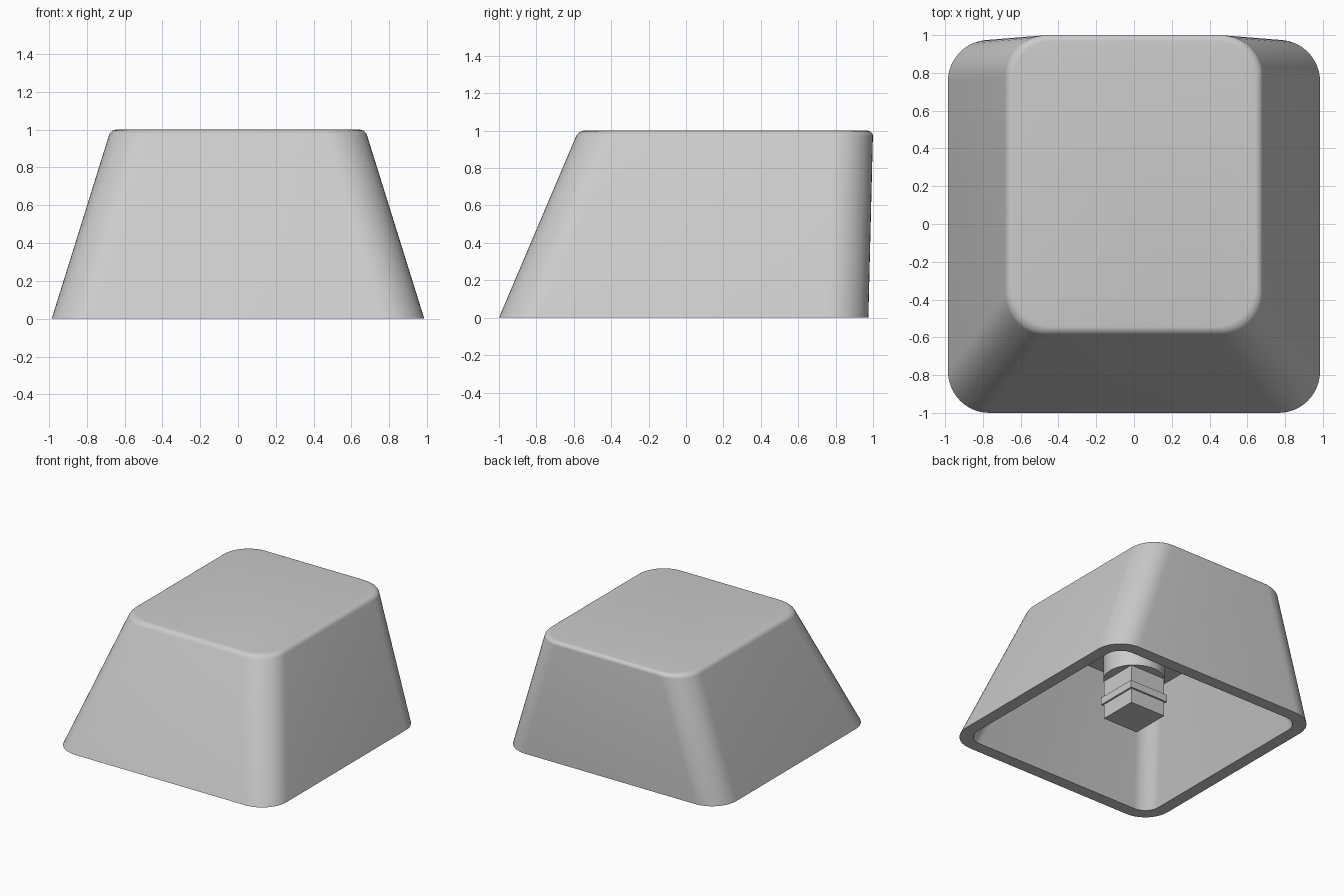
import bpy, bmesh
from math import sin, cos, pi, radians

cube = bpy.data.objects.get("Cube")
if cube:
    bpy.data.objects.remove(cube, do_unlink=True)

grey = bpy.data.materials.new("plain grey")
grey.use_nodes = True
colour = (0.6, 0.6, 0.6, 1)
grey.diffuse_color = colour
grey.node_tree.nodes["Principled BSDF"].inputs["Base Color"].default_value = colour

CORNER_STEPS = 12


def ring(bm, half_x, front, back, radius, z):
    """Rounded rectangle of vertices at height z."""
    verts = []
    corners = [(1, back), (-1, back), (-1, front), (1, front)]
    for i, (side, y) in enumerate(corners):
        cx = side * (half_x - radius)
        cy = y - radius if i < 2 else y + radius
        for k in range(CORNER_STEPS + 1):
            a = (i + k / CORNER_STEPS) * pi / 2
            verts.append(bm.verts.new((cx + radius * cos(a), cy + radius * sin(a), z)))
    return verts


def outer(z, inset=0.0, radius=0.22):
    """Size of the tapering wall at height z, moved inwards by inset."""
    return (0.985 - 0.312 * z - inset, -1 + 0.425 * z + inset,
            0.975 + 0.025 * z - inset, radius, z)


def finish(bm, name, smooth=True):
    bmesh.ops.recalc_face_normals(bm, faces=bm.faces)
    mesh = bpy.data.meshes.new(name)
    bm.to_mesh(mesh)
    bm.free()
    mesh.materials.append(grey)
    obj = bpy.data.objects.new(name, mesh)
    bpy.context.collection.objects.link(obj)
    if smooth:
        bpy.ops.object.select_all(action="DESELECT")
        obj.select_set(True)
        bpy.context.view_layer.objects.active = obj
        bpy.ops.object.shade_smooth_by_angle(angle=radians(35))
    return obj


def block(name, width, low, high):
    bm = bmesh.new()
    bmesh.ops.create_cube(bm, size=1)
    bmesh.ops.scale(bm, vec=(width, width, high - low), verts=bm.verts)
    bmesh.ops.translate(bm, vec=(0, 0, (low + high) / 2), verts=bm.verts)
    return finish(bm, name, smooth=False)


# Hollow cap: ceiling, inner wall, rim, outer wall, rounded top edge
CEILING, WALL, FILLET = 0.81, 0.1, 0.03
bm = bmesh.new()
rings = [ring(bm, *outer(CEILING, WALL, 0.14)),
         ring(bm, *outer(0, WALL, 0.13)),
         ring(bm, *outer(0))]
for k in range(6):
    a = k / 5 * pi / 2
    rings.append(ring(bm, *outer(1 - FILLET + FILLET * sin(a), FILLET * (1 - cos(a)))))
for low, high in zip(rings, rings[1:]):
    for i in range(len(low)):
        j = (i + 1) % len(low)
        bm.faces.new((low[i], low[j], high[j], high[i]))
bm.faces.new(rings[0])
bm.faces.new(rings[-1])
finish(bm, "cap_shell")

# Round post under the ceiling
POST_LOW = 0.43
bm = bmesh.new()
bmesh.ops.create_cone(bm, cap_ends=True, segments=48, radius1=0.23, radius2=0.23,
                      depth=CEILING - POST_LOW)
bmesh.ops.translate(bm, vec=(0, 0, (CEILING + POST_LOW) / 2), verts=bm.verts)
finish(bm, "stem_post")

# Square stem with its raised collar
block("stem_block", 0.32, 0.11, POST_LOW)
block("stem_collar", 0.35, 0.23, 0.29)
